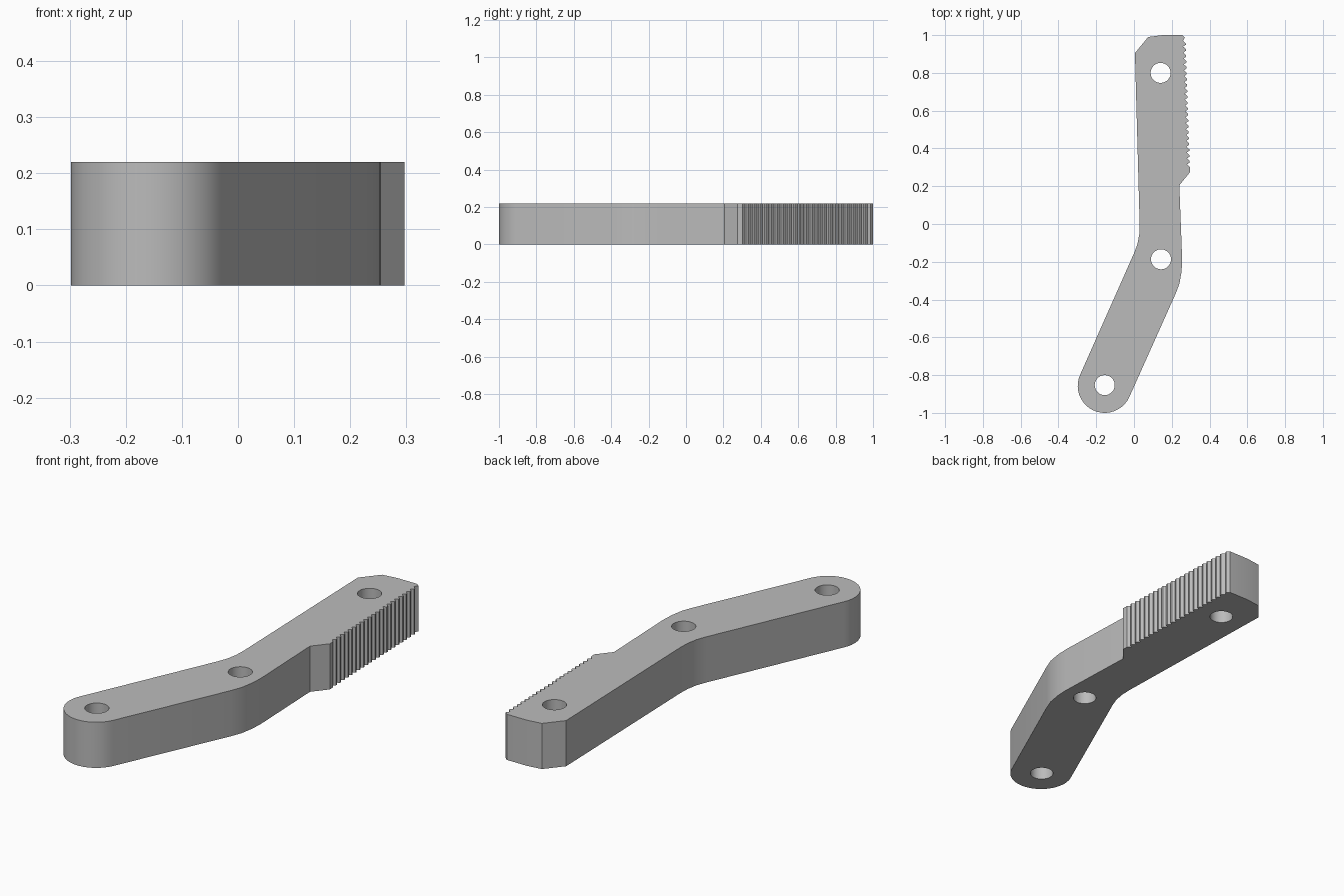
import bpy, bmesh
from math import sin, cos, radians, pi

cube = bpy.data.objects.get("Cube")
if cube:
    bpy.data.objects.remove(cube, do_unlink=True)

HEIGHT = 0.22
TEETH = 22


def arc(cx, cy, r, start, end, steps):
    angles = [radians(start + (end - start) * i / steps) for i in range(steps + 1)]
    return [(cx + r * cos(a), cy + r * sin(a)) for a in angles]


# Outline, clockwise from the chamfered upper corner
outline = [(0.005, 0.905), (0.075, 0.99), (0.15, 1.0), (0.255, 1.0), (0.27, 0.987)]

# Ratchet teeth down the right edge
top_y, bottom_y = 0.97, 0.285
pitch = (top_y - bottom_y) / TEETH
for i in range(TEETH):
    y = top_y - i * pitch
    shift = 0.022 * i / (TEETH - 1)
    outline += [(0.259 + shift, y), (0.274 + shift, y - 0.45 * pitch),
                (0.274 + shift, y - 0.7 * pitch)]

# Step below the teeth, outer bend, rounded tail, inner bend
outline += [(0.297, 0.275), (0.24, 0.205), (0.255, -0.19), (0.252, -0.25),
            (0.241, -0.315), (0.22, -0.37)]
outline += arc(-0.155, -0.857, 0.143, -24, -205, 20)
outline += [(0.0, -0.155), (0.018, -0.107), (0.028, -0.055), (0.03, 0.0)]

# Pivot holes
holes = [arc(x, y, 0.053, 0, 360 - 11.25, 31)
         for x, y in ((-0.155, -0.853), (0.143, -0.187), (0.141, 0.80))]

# Fill the profile around the holes, then extrude it
bm = bmesh.new()
edges = []
for loop in [outline] + holes:
    verts = [bm.verts.new((x, y, 0)) for x, y in loop]
    edges += [bm.edges.new((v, verts[i - 1])) for i, v in enumerate(verts)]
bmesh.ops.triangle_fill(bm, use_beauty=True, use_dissolve=False, edges=edges)
result = bmesh.ops.extrude_face_region(bm, geom=bm.faces[:], use_keep_orig=True)
top = [g for g in result["geom"] if isinstance(g, bmesh.types.BMVert)]
bmesh.ops.translate(bm, verts=top, vec=(0, 0, HEIGHT))
bmesh.ops.recalc_face_normals(bm, faces=bm.faces[:])
mesh = bpy.data.meshes.new("ratchet_arm")
bm.to_mesh(mesh)
bm.free()

arm = bpy.data.objects.new("ratchet_arm", mesh)
bpy.context.collection.objects.link(arm)

# Plain grey finish
grey = bpy.data.materials.new("plain_grey")
grey.use_nodes = True
color = (0.5, 0.5, 0.5, 1)
grey.diffuse_color = color
grey.node_tree.nodes["Principled BSDF"].inputs["Base Color"].default_value = color
mesh.materials.append(grey)

bpy.ops.object.select_all(action="DESELECT")
arm.select_set(True)
bpy.context.view_layer.objects.active = arm
bpy.ops.object.shade_smooth_by_angle(angle=pi / 9)
